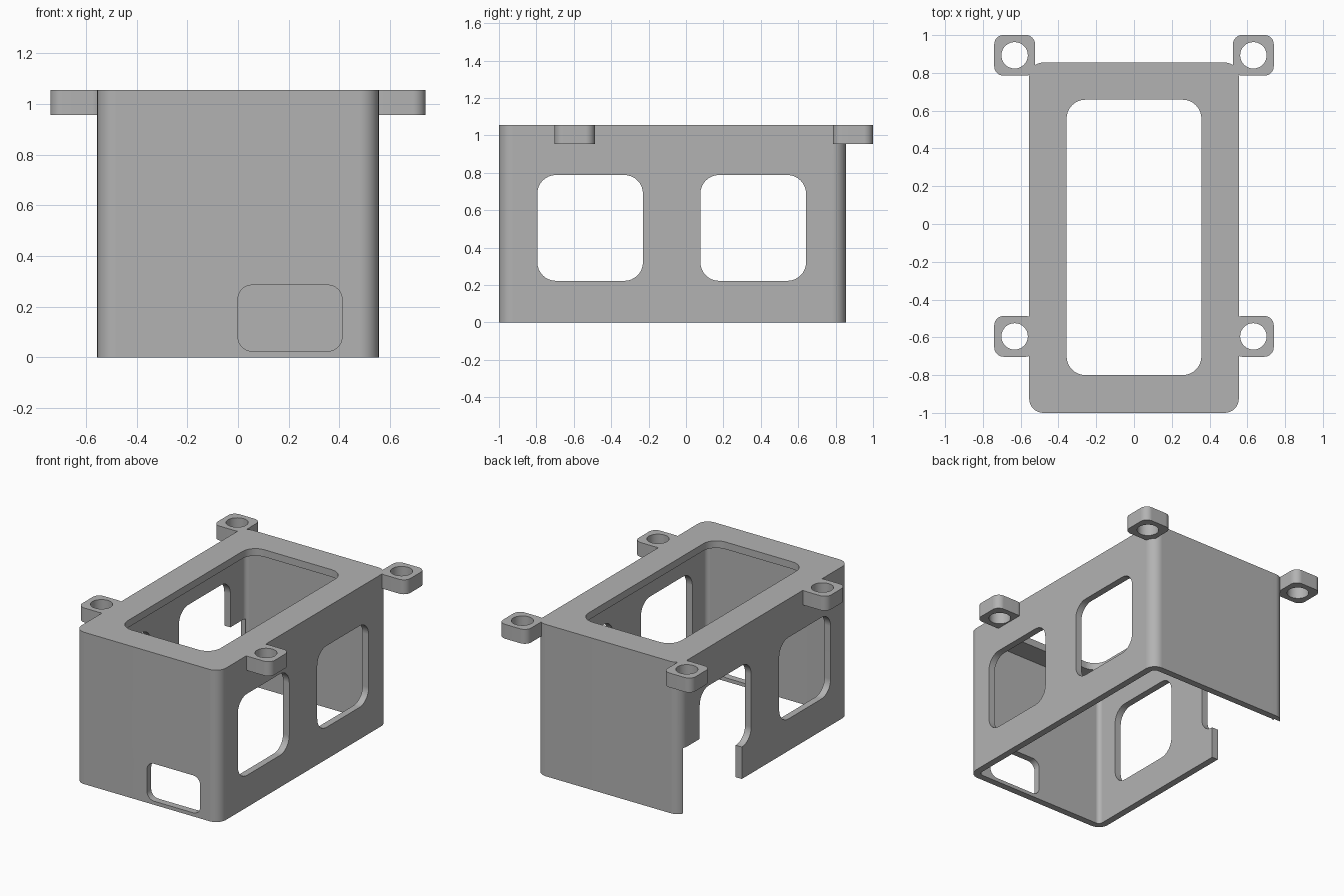
import bpy, bmesh, math
from mathutils import Vector

default = bpy.data.objects.get("Cube")
if default:
    bpy.data.objects.remove(default, do_unlink=True)

grey = bpy.data.materials.new("plain grey")
grey.use_nodes = True
colour = (0.45, 0.45, 0.45, 1)
grey.diffuse_color = colour
grey.node_tree.nodes["Principled BSDF"].inputs["Base Color"].default_value = colour

HALF_W, FRONT, BACK, TOP, WALL = 0.555, -1.0, 0.855, 1.055, 0.047


def rounded_prism(name, lo, hi, radius, axis=2, steps=8):
    """Box from lo to hi whose edges along one axis are rounded."""
    u, v = (axis + 1) % 3, (axis + 2) % 3
    bm = bmesh.new()
    ring = []
    for quarter, (su, sv) in enumerate([(1, 1), (0, 1), (0, 0), (1, 0)]):
        cu = hi[u] - radius if su else lo[u] + radius
        cv = hi[v] - radius if sv else lo[v] + radius
        for i in range(steps + 1 if radius else 1):
            a = math.pi / 2 * (quarter + i / steps)
            p = Vector((0, 0, 0))
            p[axis] = lo[axis]
            p[u] = cu + radius * math.cos(a)
            p[v] = cv + radius * math.sin(a)
            ring.append(bm.verts.new(p))
    bmesh.ops.remove_doubles(bm, verts=ring, dist=1e-5)
    face = bm.faces.new(list(bm.verts))
    depth = Vector((0, 0, 0))
    depth[axis] = hi[axis] - lo[axis]
    new = bmesh.ops.extrude_face_region(bm, geom=[face])["geom"]
    bmesh.ops.translate(bm, vec=depth, verts=[g for g in new if isinstance(g, bmesh.types.BMVert)])
    if not any(f.normal.dot(depth) < -1e-6 for f in bm.faces):
        bm.faces.ensure_lookup_table()
    bmesh.ops.recalc_face_normals(bm, faces=bm.faces)
    mesh = bpy.data.meshes.new(name)
    bm.to_mesh(mesh)
    bm.free()
    mesh.materials.append(grey)
    obj = bpy.data.objects.new(name, mesh)
    bpy.context.scene.collection.objects.link(obj)
    return obj


def combine(target, tool, operation):
    """Apply a boolean and discard the tool."""
    mod = target.modifiers.new("combine", "BOOLEAN")
    mod.operation, mod.solver, mod.object = operation, "EXACT", tool
    graph = bpy.context.evaluated_depsgraph_get()
    mesh = bpy.data.meshes.new_from_object(target.evaluated_get(graph))
    target.modifiers.clear()
    target.data = mesh
    bpy.data.objects.remove(tool, do_unlink=True)


def cut(target, lo, hi, radius, axis=2, steps=8):
    combine(target, rounded_prism("cutter", lo, hi, radius, axis, steps), "DIFFERENCE")


# Open-bottomed shell
shell = rounded_prism("enclosure", (-HALF_W, FRONT, 0), (HALF_W, BACK, TOP), 0.075)
cut(shell, (-HALF_W + WALL, FRONT + WALL, -0.1),
    (HALF_W - WALL, BACK - WALL, TOP - 0.05), 0.03)

# Mounting tabs with screw holes
for side in (-1, 1):
    for y in (-0.595, 0.893):
        x, r = side * 0.632, 0.108
        tab = rounded_prism("mounting_tab", (x - r, y - r, 0.955), (x + r, y + r, TOP), 0.05)
        cut(tab, (x - 0.07, y - 0.07, 0.9), (x + 0.07, y + 0.07, 1.2), 0.07)
        combine(shell, tab, "UNION")

# Top opening
cut(shell, (-0.357, -0.8, 0.95), (0.357, 0.658, 1.2), 0.1)

# Two windows through both side walls
for y0, y1 in ((-0.795, -0.23), (0.077, 0.642)):
    cut(shell, (-0.7, y0, 0.222), (0.7, y1, 0.788), 0.1, axis=0)

# Small port in the front wall
cut(shell, (0, -1.1, 0.025), (0.41, -0.9, 0.285), 0.055, axis=1)

# Notch at the lower rear of the right wall
cut(shell, (-0.7, 0.18, -0.1), (-0.5, 0.815, 0.455), 0, axis=0)

# Smooth rounded corners, crisp edges
bpy.ops.object.select_all(action="DESELECT")
shell.select_set(True)
bpy.context.view_layer.objects.active = shell
bpy.ops.object.shade_smooth_by_angle(angle=math.radians(30))
weighted = shell.modifiers.new("even_shading", "WEIGHTED_NORMAL")
weighted.keep_sharp = True
